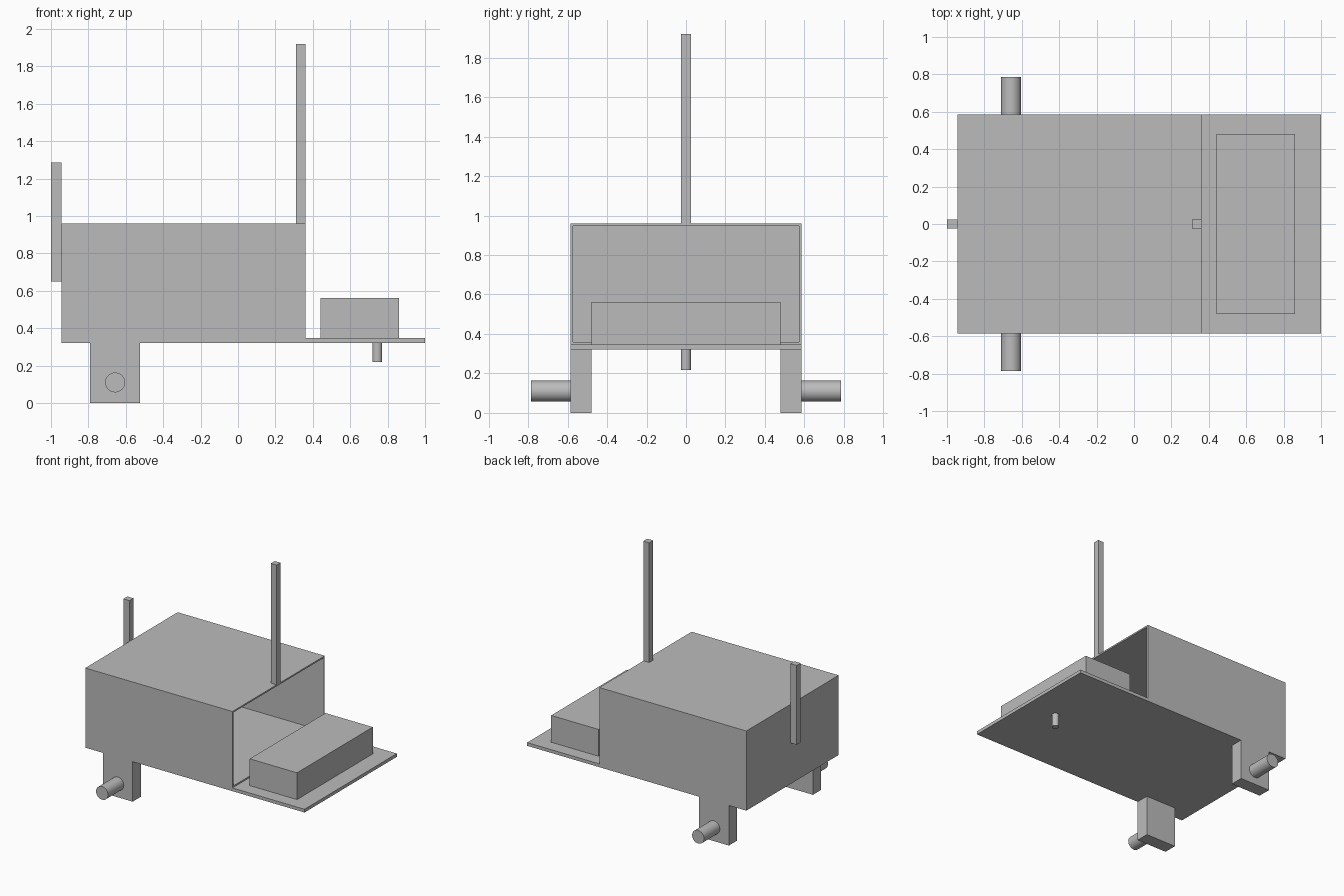
import bpy
import bmesh
from math import pi, radians

default_cube = bpy.data.objects.get("Cube")
if default_cube:
    bpy.data.objects.remove(default_cube, do_unlink=True)

# Single plain grey
grey = bpy.data.materials.new("plain_grey")
grey.use_nodes = True
colour = (0.5, 0.5, 0.5, 1)
grey.diffuse_color = colour
grey.node_tree.nodes["Principled BSDF"].inputs["Base Color"].default_value = colour


def box(name, x, y, z):
    """Box spanning the (low, high) ranges on each axis."""
    mesh = bpy.data.meshes.new(name)
    bm = bmesh.new()
    bmesh.ops.create_cube(bm, size=1)
    for v in bm.verts:
        v.co = [span[int(c > 0)] for span, c in zip((x, y, z), v.co)]
    bm.to_mesh(mesh)
    bm.free()
    obj = bpy.data.objects.new(name, mesh)
    bpy.context.collection.objects.link(obj)
    mesh.materials.append(grey)
    return obj


def rod(name, radius, length, centre, tilt=0):
    """Smooth round rod, upright unless tilted about x."""
    bpy.ops.mesh.primitive_cylinder_add(
        vertices=48, radius=radius, depth=length, location=centre, rotation=(tilt, 0, 0))
    obj = bpy.context.object
    obj.name = name
    obj.data.materials.append(grey)
    bpy.ops.object.shade_smooth_by_angle(angle=radians(30))
    return obj


HALF = 0.585     # half width of the body
DECK = 0.347     # top of the base plate
WALL = 0.012     # shell thickness

# Base plate running the full length
box("base_plate", (-0.945, 1.0), (-HALF, HALF), (0.321, DECK))

# Thin-walled housing, open at its +x end
housing = box("housing", (-0.945, 0.36), (-HALF, HALF), (DECK, 0.96))
bm = bmesh.new()
bm.from_mesh(housing.data)
bm.normal_update()
opening = [f for f in bm.faces if f.normal.x > 0.9]
bmesh.ops.delete(bm, geom=opening, context='FACES_ONLY')
bm.to_mesh(housing.data)
bm.free()
shell = housing.modifiers.new("shell", 'SOLIDIFY')
shell.thickness = WALL
shell.offset = -1
shell.use_even_offset = True

# Block and locating pin on the open deck
box("deck_block", (0.44, 0.86), (-0.48, 0.48), (DECK, 0.562))
rod("under_pin", 0.026, 0.104, (0.745, 0, 0.27))

# Upright posts
box("tall_mast", (0.309, 0.36), (-0.025, 0.025), (0.96, 1.92))
box("rear_post", (-1.0, -0.945), (-0.025, 0.025), (0.65, 1.286))

# Legs with stub axles on both sides
for side, label in ((1, "back"), (-1, "front")):
    box(label + "_leg", (-0.79, -0.525), sorted((side * 0.48, side * HALF)), (0, 0.321))
    rod(label + "_axle", 0.053, 0.2, (-0.657, side * 0.685, 0.11), pi / 2)
